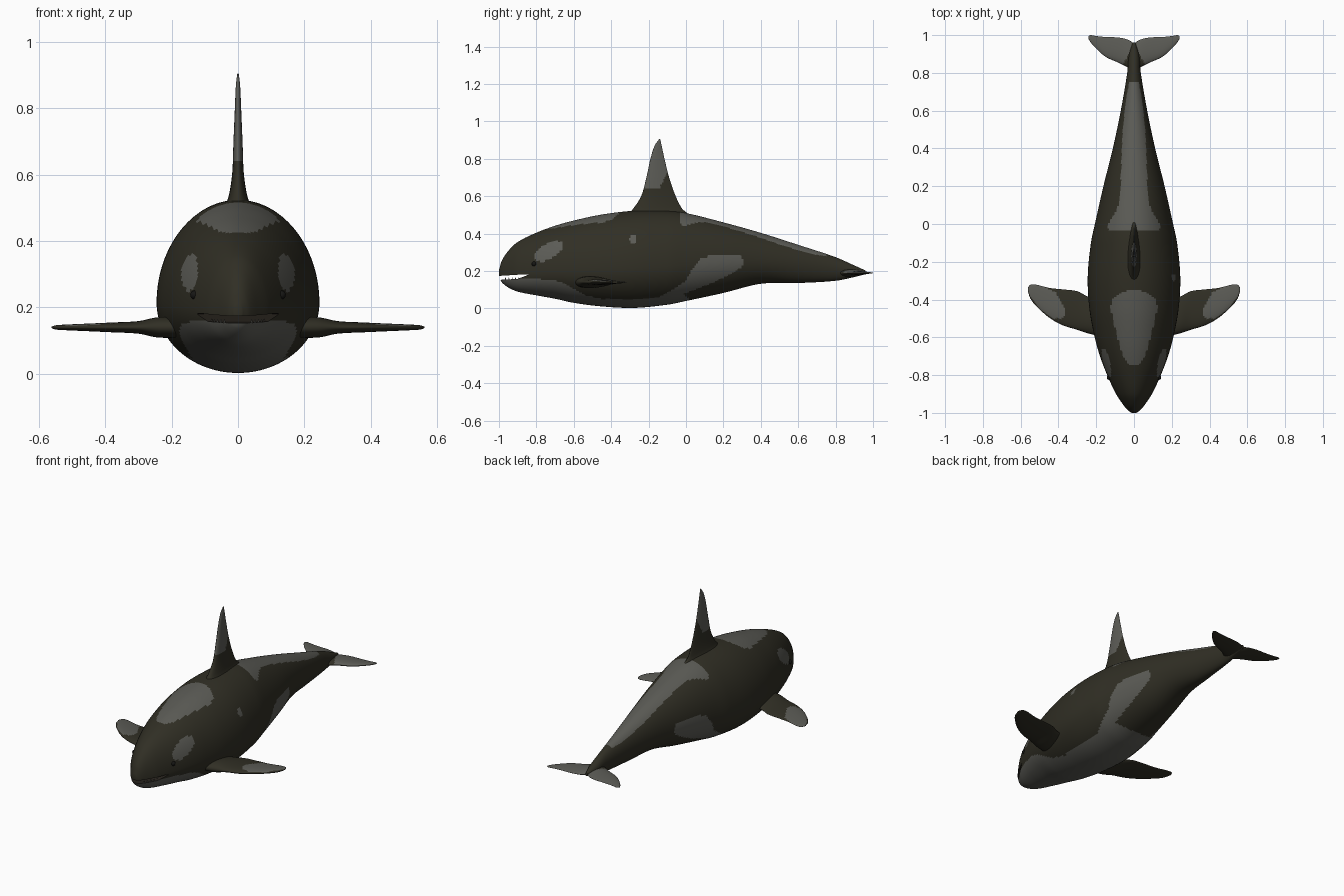
import bpy, bmesh, math
from mathutils import Vector

if "Cube" in bpy.data.objects:
    bpy.data.objects.remove(bpy.data.objects["Cube"])


def material(name, rgb):
    m = bpy.data.materials.new(name)
    m.diffuse_color = (*rgb, 1)
    m.use_nodes = True
    m.node_tree.nodes["Principled BSDF"].inputs["Base Color"].default_value = m.diffuse_color
    return m


DARK = material("dark_skin", (0.030, 0.028, 0.018))
LIGHT = material("pale_skin", (0.105, 0.105, 0.092))
MOUTH = material("mouth_lining", (0.020, 0.016, 0.012))
EYE = material("eye_black", (0.008, 0.008, 0.007))


def curve(points, t):
    """Smooth interpolation through rows of (key, value, value...)."""
    n = len(points)
    t = min(max(t, points[0][0]), points[-1][0])
    i = next(k for k in range(n - 1) if t <= points[k + 1][0])
    p, q = points[i], points[i + 1]
    a, b = points[max(i - 1, 0)], points[min(i + 2, n - 1)]
    h = q[0] - p[0]
    u = (t - p[0]) / h
    out = []
    for k in range(1, len(p)):
        m0 = (q[k] - a[k]) / (q[0] - a[0]) * h
        m1 = (b[k] - p[k]) / (b[0] - p[0]) * h
        out.append((2*u**3 - 3*u**2 + 1) * p[k] + (u**3 - 2*u**2 + u) * m0
                   + (3*u**2 - 2*u**3) * q[k] + (u**3 - u**2) * m1)
    return out


def line(points, t):
    """Straight-line interpolation of (key, value) pairs."""
    for (a, u), (b, v) in zip(points, points[1:]):
        if a <= t <= b:
            return u + (v - u) * (t - a) / (b - a)
    return -1


def inside(poly, px, py):
    hit = False
    for (x1, y1), (x2, y2) in zip(poly, poly[1:] + poly[:1]):
        if (y1 > py) != (y2 > py) and px < (x2 - x1) * (py - y1) / (y2 - y1) + x1:
            hit = not hit
    return hit


def smooth(ob, angle=50):
    bpy.ops.object.select_all(action='DESELECT')
    ob.select_set(True)
    bpy.context.view_layer.objects.active = ob
    bpy.ops.object.shade_smooth_by_angle(angle=math.radians(angle))


def from_bmesh(name, bm, mats):
    bmesh.ops.recalc_face_normals(bm, faces=bm.faces)
    me = bpy.data.meshes.new(name)
    bm.to_mesh(me)
    bm.free()
    for m in mats:
        me.materials.append(m)
    ob = bpy.data.objects.new(name, me)
    bpy.context.collection.objects.link(ob)
    return ob


def loft(name, rings, mats, is_light):
    """Skin a list of point rings, then colour faces by a rule."""
    bm = bmesh.new()
    rows = [[bm.verts.new(p) for p in r] for r in rings]
    n = len(rows[0])
    for a, b in zip(rows, rows[1:]):
        for i in range(n):
            bm.faces.new((a[i], a[(i + 1) % n], b[(i + 1) % n], b[i]))
    bm.faces.new(rows[0])
    bm.faces.new(rows[-1])
    bmesh.ops.recalc_face_normals(bm, faces=bm.faces)
    for f in bm.faces:
        f.material_index = int(is_light(f.calc_center_median(), f.normal))
    return from_bmesh(name, bm, mats)


def blade(name, sections, place, is_light, spans=60, n=40):
    """Fin lofted from (span, leading, trailing, half thickness) rows."""
    rings = []
    s0, s1 = sections[0][0], sections[-1][0]
    for j in range(spans + 1):
        s = s0 + (s1 - s0) * math.sin(j / spans * math.pi / 2)
        lead, trail, thick = curve(sections, s)
        mid, half = (lead + trail) / 2, (trail - lead) / 2
        ring = []
        for i in range(n):
            a = 2 * math.pi * i / n
            c = math.cos(a)
            ring.append(place(s, mid + half * c, thick * math.sin(a) * (1 - 0.35 * c)))
        rings.append(ring)
    ob = loft(name, rings, [DARK, LIGHT], is_light)
    smooth(ob)
    return ob


# Body: y, top z, bottom z, widest z, half width
BODY = [(-1.0, .205, .168, .185, .012), (-.985, .255, .140, .185, .034),
        (-.95, .308, .112, .185, .062), (-.9, .355, .090, .188, .095),
        (-.8, .405, .070, .195, .142), (-.7, .442, .052, .2, .180),
        (-.6, .470, .030, .205, .208), (-.45, .502, .011, .21, .236),
        (-.28, .522, .003, .215, .245), (-.1, .522, .020, .225, .228),
        (0, .510, .040, .235, .207), (.2, .460, .083, .25, .162),
        (.4, .404, .132, .255, .112), (.6, .340, .136, .24, .070),
        (.8, .274, .148, .215, .036), (.9, .230, .168, .2, .026),
        (.96, .203, .183, .192, .008)]
BELLY = [(-1, .163), (-.85, .163), (-.7, .150), (-.63, .125), (-.55, .075),
         (-.45, .05), (-.3, .05), (-.12, .06), (-.02, .085), (.04, .03)]
FRONT_SADDLE = [(-.75, 0), (-.74, .03), (-.7, .06), (-.55, .1), (-.45, .124),
                (-.4, .115), (-.36, .07), (-.345, 0)]
REAR_SADDLE = [(-.03, .13), (-.01, .142), (.02, .125), (.06, .1), (.12, .075),
               (.3, .068), (.5, .06), (.68, .04), (.75, .025)]
FLANK = [(-.2, .03), (-.08, .095), (0, .15), (.04, .22), (.08, .265), (.14, .288),
         (.29, .282), (.31, .25), (.29, .215), (.23, .18), (.15, .14), (.02, .09),
         (-.08, .05)]


def body_light(c, nrm):
    x, y, z = abs(c.x), c.y, c.z
    if z < line(BELLY, y) or inside(FLANK, y, z):
        return True
    if z > .25 and (x < line(FRONT_SADDLE, y) or x < line(REAR_SADDLE, y)):
        return True
    # slanted patch behind the eye
    dy, dz = y + .735, z - .305
    u, v = dy * .86 + dz * .5, dz * .86 - dy * .5
    if (u / .085) ** 2 + (v / .04) ** 2 < 1:
        return True
    # small spot on the right shoulder
    return c.x > 0 and math.hypot(y + .285, z - .37) < .02


rings = []
for j in range(221):
    y = -1 + 1.96 * (j / 220) ** 1.25
    top, bot, mid, half = curve(BODY, y)
    ring = []
    for i in range(112):
        a = 2 * math.pi * i / 112
        s = math.sin(a)
        ring.append((half * math.cos(a), y, mid + s * (top - mid if s > 0 else mid - bot)))
    rings.append(ring)
body = loft("body", rings, [DARK, LIGHT, MOUTH], body_light)

# Mouth opening: wedge cut through the snout
bm = bmesh.new()
wedge = [(-1.05, .171), (-.87, .182), (-.84, .181), (-.9, .158), (-1.05, .150)]
face = bm.faces.new([bm.verts.new((-.3, y, z)) for y, z in wedge])
ext = bmesh.ops.extrude_face_region(bm, geom=[face])
bmesh.ops.translate(bm, vec=(.6, 0, 0),
                    verts=[v for v in ext["geom"] if isinstance(v, bmesh.types.BMVert)])
for f in bm.faces:
    f.material_index = 2
cutter = from_bmesh("mouth_cutter", bm, [DARK, LIGHT, MOUTH])
cutter.hide_render = True
mod = body.modifiers.new("mouth", 'BOOLEAN')
mod.operation, mod.solver, mod.object = 'DIFFERENCE', 'EXACT', cutter
bpy.context.view_layer.objects.active = body
bpy.ops.object.modifier_apply(modifier=mod.name)
bpy.data.objects.remove(cutter)
smooth(body)

# Dorsal fin
blade("dorsal_fin",
      [(.46, -.34, .05, .045), (.5, -.315, .02, .040), (.53, -.285, -.018, .028),
       (.6, -.24, -.055, .017), (.7, -.212, -.09, .013), (.8, -.19, -.115, .009),
       (.87, -.168, -.13, .006), (.905, -.144, -.138, .002)],
      lambda s, c, o: (o, c, s),
      lambda c, n: c.z > .645 + max(0, c.y + .14) * 2)

# Flippers and tail flukes, one per side; pale on the upper face only
PATCH = [(.36, -.47), (.375, -.50), (.43, -.502), (.5, -.45), (.55, -.38), (.57, -.33),
         (.52, -.31), (.47, -.335), (.41, -.365)]
for side, sign in (("right", 1), ("left", -1)):
    blade(side + "_flipper",
          [(.15, -.60, -.39, .028), (.24, -.58, -.385, .029), (.30, -.56, -.356, .018),
           (.38, -.535, -.346, .014), (.45, -.495, -.338, .011), (.52, -.432, -.321, .008),
           (.55, -.392, -.322, .006), (.562, -.355, -.338, .002)],
          lambda s, c, o: (sign * s, c, .14 + o),
          lambda c, n: n.z > 0 and inside(PATCH, abs(c.x), c.y))
    blade(side + "_fluke",
          [(0, .79, .955, .022), (.03, .825, .975, .017), (.08, .853, .987, .012),
           (.15, .885, .99, .009), (.2, .928, .995, .006), (.23, .962, 1.0, .004),
           (.242, .982, .995, .002)],
          lambda s, c, o: (sign * s, c, .19 + o),
          lambda c, n: n.z > 0 and abs(c.x) > .55 * (.95 - c.y))

    # Eye
    bpy.ops.mesh.primitive_uv_sphere_add(segments=20, ring_count=12, radius=.013,
                                         location=(sign * .131, -.812, .238))
    eye = bpy.context.object
    eye.name = side + "_eye"
    eye.data.materials.append(EYE)
    smooth(eye)

    # Lower teeth
    for k in range(5):
        y = -.965 + .018 * k
        w = curve(BODY, y)[3]
        bpy.ops.mesh.primitive_cone_add(vertices=8, radius1=.004, radius2=.001, depth=.013,
                                        location=(sign * w * .8, y, .159))
        tooth = bpy.context.object
        tooth.name = f"{side}_tooth_{k + 1}"
        tooth.data.materials.append(LIGHT)
